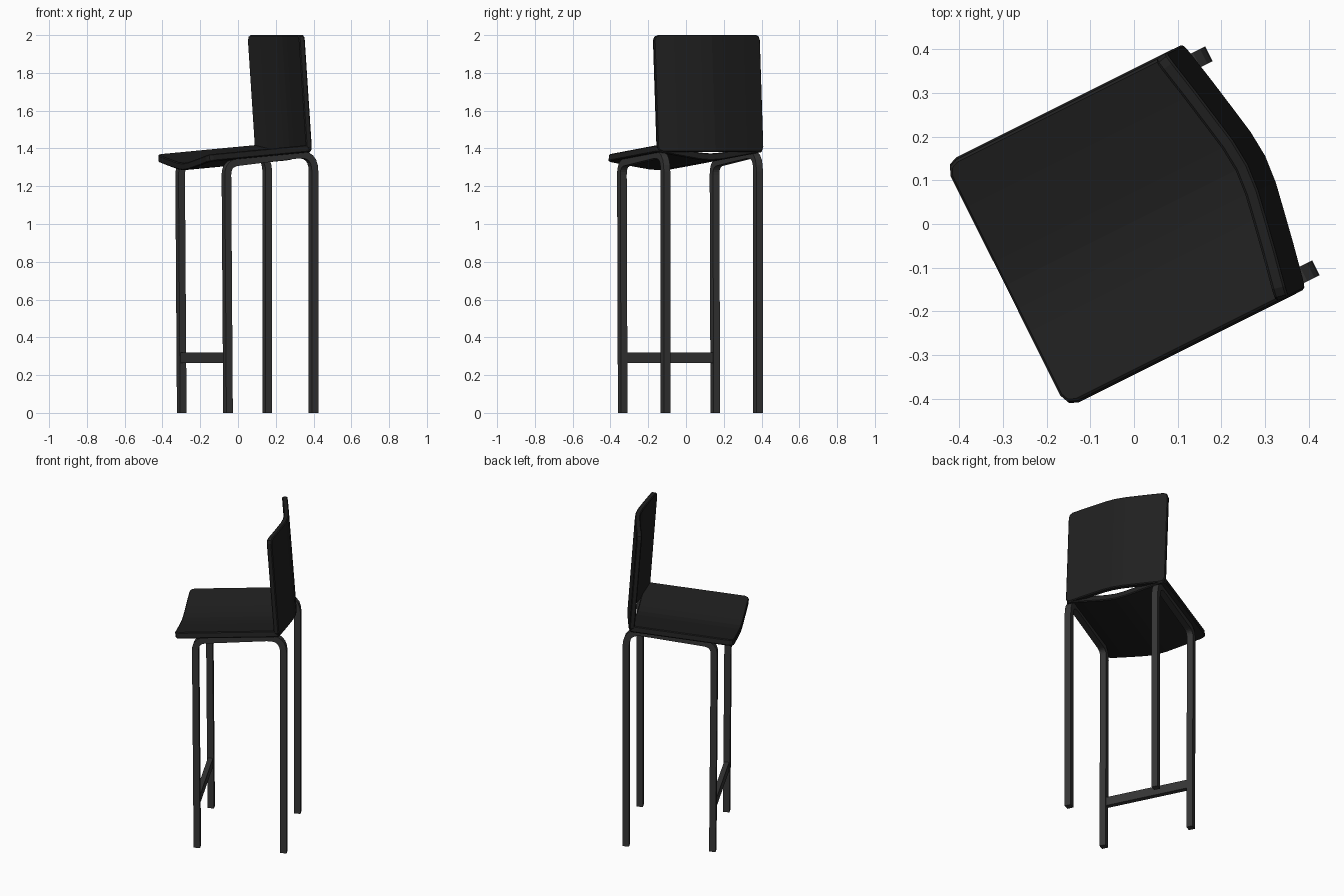
import bpy, bmesh, math
from mathutils import Matrix, Vector

if "Cube" in bpy.data.objects:
    bpy.data.objects.remove(bpy.data.objects["Cube"])

# the whole stool is turned in plan: local +x is toward the backrest, y is across
TURN = Matrix.Rotation(math.atan(0.5), 4, 'Z')


def material(name, c):
    m = bpy.data.materials.new(name)
    m.diffuse_color = (c, c, c, 1)
    m.use_nodes = True
    m.node_tree.nodes["Principled BSDF"].inputs["Base Color"].default_value = m.diffuse_color
    return m


BLACK = material("black_shell", 0.014)
GREY = material("dark_grey_metal", 0.036)


def finish(bm, name, mat):
    bm.transform(TURN)
    me = bpy.data.meshes.new(name)
    bm.to_mesh(me)
    bm.free()
    me.materials.append(mat)
    ob = bpy.data.objects.new(name, me)
    bpy.context.collection.objects.link(ob)
    return ob


# shared cross curve of seat and backrest: (across, depth of hollow)
HALF = [(0.308, 0.0), (0.2, 0.022), (0.12, 0.037), (0.06, 0.048)]
CURVE = [(-v, d) for v, d in HALF] + [(0, 0.053)] + [(v, d) for v, d in reversed(HALF)]


def shell(name, rows, point, thickness):
    bm = bmesh.new()
    grid = [[bm.verts.new(point(s, v, d)) for v, d in CURVE] for s in rows]
    for a, b in zip(grid, grid[1:]):
        for i in range(len(CURVE) - 1):
            bm.faces.new((a[i], b[i], b[i + 1], a[i + 1]))
    # rounded sheet corners
    corners = [grid[0][0], grid[0][-1], grid[-1][0], grid[-1][-1]]
    bmesh.ops.bevel(bm, geom=corners, offset=0.028, segments=2,
                    profile=0.5, affect='VERTICES')
    ob = finish(bm, name, BLACK)
    sol = ob.modifiers.new("thickness", 'SOLIDIFY')
    sol.thickness = thickness
    sol.offset = -1
    bev = ob.modifiers.new("soft_edge", 'BEVEL')
    bev.width = 0.005
    bev.segments = 1
    bev.limit_method = 'ANGLE'
    bev.angle_limit = math.radians(50)
    return ob


# seat: hollow across, rising to the rear
shell("seat", [-0.327, -0.12, 0.08, 0.285],
      lambda s, v, d: (s, v + 0.005, 1.369 + (s + 0.325) * 0.085 - d * 0.88), 0.038)

# backrest: same hollow, tipped slightly forward
shell("backrest", [1.38, 1.6, 1.8, 2.0],
      lambda s, v, d: (0.255 - (s - 1.38) * 0.073 + d, v + 0.005, s), 0.031)


def fillet(a, c, b, r, n=6):
    p = c + (a - c).normalized() * r
    q = c + (b - c).normalized() * r
    return [p * (1 - t) ** 2 + c * 2 * t * (1 - t) + q * t * t
            for t in (i / n for i in range(n + 1))]


def side_frame(name, y, w=0.038):
    # rear leg, rail under the seat and front leg bent from one square tube
    r0, r1 = Vector((0.309, 0)), Vector((0.309, 1.377))
    f1, f0 = Vector((-0.207, 1.32)), Vector((-0.197, 0))
    path = [r0] + fillet(r0, r1, f1, 0.1) + fillet(r1, f1, f0, 0.06) + [f0]
    bm = bmesh.new()
    rings = []
    for i, p in enumerate(path):
        t = (path[min(i + 1, len(path) - 1)] - path[max(i - 1, 0)]).normalized()
        n = Vector((1, 0)) if i in (0, len(path) - 1) else Vector((t.y, -t.x))
        if i == len(path) - 1:
            n = -n
        h = w / 2
        rings.append([bm.verts.new((p.x + n.x * a * h, y + b * h, p.y + n.y * a * h))
                      for a, b in ((1, 1), (1, -1), (-1, -1), (-1, 1))])
    for a, b in zip(rings, rings[1:]):
        for k in range(4):
            bm.faces.new((a[k], a[(k + 1) % 4], b[(k + 1) % 4], b[k]))
    bm.faces.new(rings[0])
    bm.faces.new(rings[-1])
    bmesh.ops.recalc_face_normals(bm, faces=bm.faces)
    finish(bm, name, GREY)


for label, y in (("right", -0.276), ("left", 0.272)):
    side_frame(label + "_leg_frame", y)

# foot bar between the front legs
bm = bmesh.new()
bmesh.ops.create_cube(bm, size=1, matrix=Matrix.Translation((-0.199, -0.002, 0.292))
                      @ Matrix.Diagonal((0.03, 0.53, 0.055, 1)))
finish(bm, "foot_bar", GREY)
